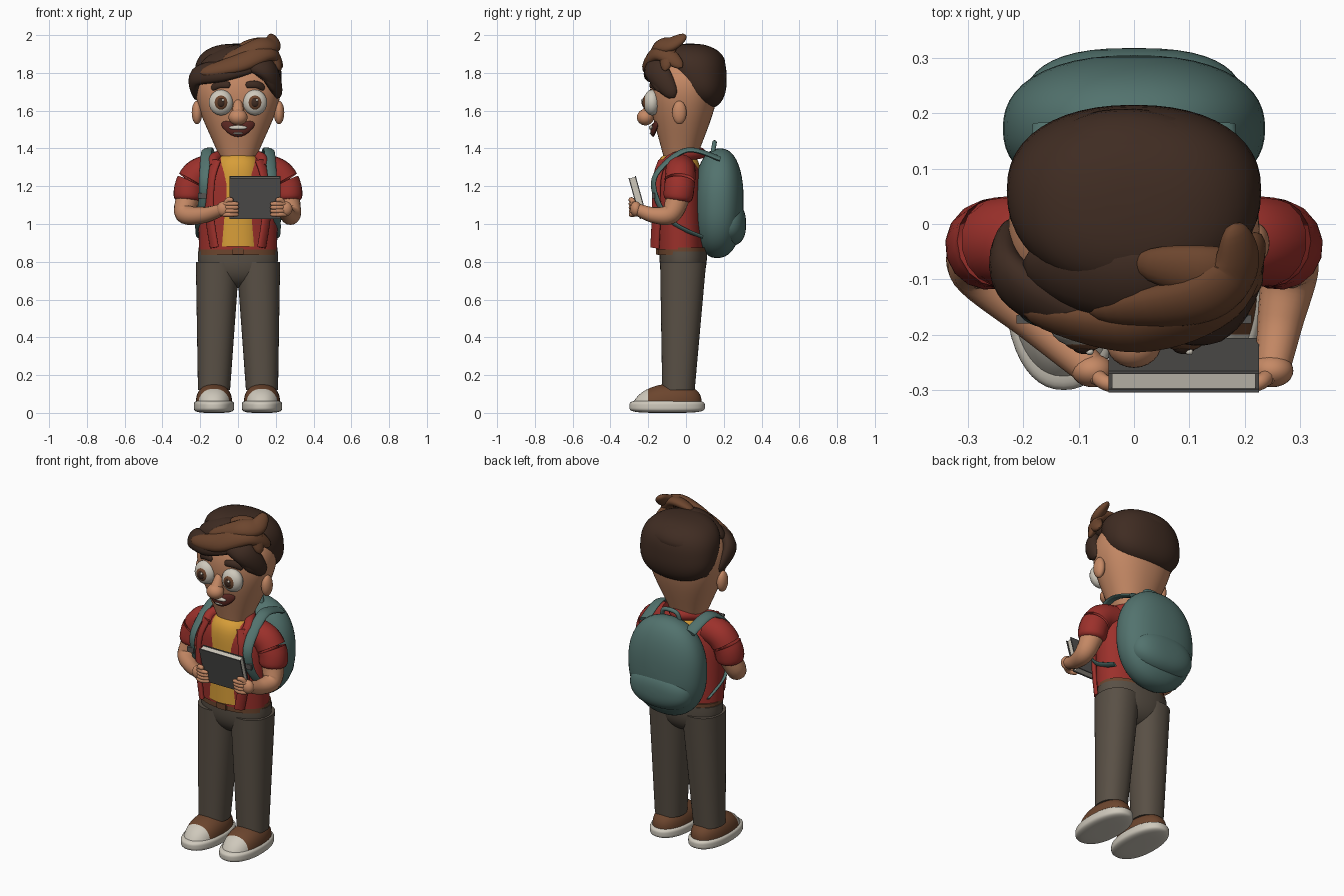
import bpy, bmesh, math
from mathutils import Vector

cube = bpy.data.objects.get("Cube")
if cube:
    bpy.data.objects.remove(cube, do_unlink=True)


def material(name, *rgb):
    mat = bpy.data.materials.new(name)
    mat.use_nodes = True
    mat.diffuse_color = (*rgb, 1)
    mat.node_tree.nodes["Principled BSDF"].inputs["Base Color"].default_value = (*rgb, 1)
    return mat


SKIN = material("skin", .56, .25, .13)
DARK = material("dark_hair", .05, .025, .016)
BROWN = material("warm_brown", .15, .06, .027)
RED = material("jacket_red", .33, .03, .024)
YELLOW = material("shirt_yellow", .68, .34, .04)
TEAL = material("pack_teal", .085, .17, .155)
GREY = material("trouser_grey", .1, .08, .06)
WHITE = material("off_white", .62, .58, .5)
CHARCOAL = material("cover_grey", .09, .087, .083)
MAROON = material("mouth_maroon", .1, .02, .015)


# Width rules along a part, from its start (zero) to its end (one)
def straight(t):
    return 1


def rounded(power):
    return lambda t: max(1 - abs(2 * t - 1) ** power, 0) ** (1 / power)


def dome(power):
    return lambda t: max(1 - t ** power, 0) ** .5


def head_shape(t):
    return dome(5)(t) * (1 + math.sin(math.pi * t) / 4)


def circle(count):
    angles = [math.tau * i / count for i in range(count)]
    return [(math.cos(a), math.sin(a)) for a in angles]


def mesh_from_rings(name, rings, materials, split=None):
    """Bridge rings into a closed surface; split gives a second colour in front."""
    bm = bmesh.new()
    rows = [[bm.verts.new(point) for point in ring] for ring in rings]
    for low, high in zip(rows, rows[1:]):
        for i in range(len(low)):
            bm.faces.new((low[i - 1], low[i], high[i], high[i - 1]))
    bm.faces.new(rows[0])
    bm.faces.new(rows[-1])
    bmesh.ops.recalc_face_normals(bm, faces=bm.faces)
    if split is not None:
        geometry = bm.verts[:] + bm.edges[:] + bm.faces[:]
        bmesh.ops.bisect_plane(bm, geom=geometry, plane_co=(0, split, 0), plane_no=(0, 1, 0))
        for face in bm.faces:
            face.material_index = int(face.calc_center_median().y < split)
    mesh = bpy.data.meshes.new(name)
    bm.to_mesh(mesh)
    bm.free()
    for mat in materials:
        mesh.materials.append(mat)
    part = bpy.data.objects.new(name, mesh)
    bpy.context.collection.objects.link(part)
    bpy.ops.object.select_all(action='DESELECT')
    bpy.context.view_layer.objects.active = part
    part.select_set(True)
    bpy.ops.object.shade_smooth_by_angle(angle=math.radians(45))


def body(name, start, end, radii, end_radii, shape, *materials, depthwise=False, split=None):
    """Stack of soft ovals from start to end, upright or running front to back."""
    start, end, radii, end_radii = map(Vector, (start, end, radii, end_radii))
    rings, steps = [], 24
    for k in range(steps + 1):
        t = (1 - math.cos(math.pi * k / steps)) / 2
        centre = start.lerp(end, t)
        size = radii.lerp(end_radii, t) * max(shape(t), .02)
        ring = []
        for c, s in circle(48):
            a = size.x * math.copysign(abs(c) ** .9, c)
            b = size.y * math.copysign(abs(s) ** .9, s)
            ring.append(centre + Vector((a, 0, b) if depthwise else (a, b, 0)))
        rings.append(ring)
    mesh_from_rings(name, rings, materials, split)


def tube(name, path, radius, mat, shape=straight, end_radius=None, flat=1, centre=(0, 0, 1.7)):
    """Sweep along a smooth path; flat thins it towards the centre point."""
    path, centre = [Vector(p) for p in path], Vector(centre)
    points, steps = [], 8
    for i, (b, c) in enumerate(zip(path, path[1:])):
        a, d = path[max(i - 1, 0)], path[min(i + 2, len(path) - 1)]
        for k in range(steps):
            t = k / steps
            bend = (b - a).lerp(c - b, .5) * t * (1 - t) ** 2 - (c - b).lerp(d - c, .5) * t * t * (1 - t)
            points.append(b.lerp(c, t * t * (3 - 2 * t)) + bend)
    points.append(path[-1])
    rings, last = [], len(points) - 1
    for i, p in enumerate(points):
        t = i / last
        along = (points[min(i + 1, last)] - points[max(i - 1, 0)]).normalized()
        out = (p - centre - along * along.dot(p - centre)).normalized()
        side = along.cross(out)
        r = (radius + ((end_radius or radius) - radius) * t) * max(shape(t), .05)
        rings.append([p + side * r * c + out * r * flat * s for c, s in circle(16)])
    mesh_from_rings(name, rings, [mat])


def ball(name, location, size, mat):
    bpy.ops.mesh.primitive_uv_sphere_add(segments=24, ring_count=16, location=location)
    part = bpy.context.object
    part.name, part.scale = name, size
    part.data.materials.append(mat)
    bpy.ops.object.shade_smooth()


def box(name, location, size, mat, tilt=0):
    bpy.ops.mesh.primitive_cube_add(size=1, location=location, rotation=(tilt, 0, 0))
    part = bpy.context.object
    part.name, part.scale = name, size
    part.data.materials.append(mat)


# Head, neck, nose and mouth
body("head", (0, -.03, 1.36), (0, 0, 1.92), (.1, .09), (.25, .19), head_shape, SKIN)
body("neck", (0, -.02, 1.3), (0, -.02, 1.45), (.08, .08), (.08, .08), straight, SKIN)
ball("nose", (0, -.215, 1.565), (.05, .045, .043), SKIN)
tube("nose_bridge", [(0, -.17, 1.65), (0, -.21, 1.57)], .02, SKIN, end_radius=.04)
tube("mouth", [(-.085, -.15, 1.54), (0, -.175, 1.495), (.085, -.15, 1.54)], .034, MAROON,
     rounded(2), flat=.4, centre=(0, 0, 1.5))
ball("upper_teeth", (0, -.182, 1.51), (.048, .014, .012), WHITE)
ball("lower_teeth", (0, -.182, 1.48), (.026, .01, .006), WHITE)

# Hair cap and the overlapping locks
body("hair_cap", (0, .1, 1.61), (0, .02, 1.955), (.23, .12), (.23, .19), rounded(2.6), DARK)


def lock(name, path, radius, mat):
    tube(name, path, radius, mat, rounded(1.8), flat=.6)


lock("back_sweep", [(-.21, 0, 1.8), (-.1, .13, 1.87), (.08, .13, 1.88), (.17, .05, 1.86)], .075, DARK)
lock("nape_sweep", [(.21, .05, 1.82), (.1, .15, 1.76), (-.1, .14, 1.72), (-.2, .06, 1.67)], .07, DARK)
lock("fringe_right", [(-.22, 0, 1.66), (-.22, -.1, 1.78), (-.06, -.18, 1.81), (.12, -.18, 1.84)], .062, DARK)
lock("fringe_left", [(0, -.16, 1.86), (.15, -.16, 1.82), (.22, -.06, 1.67)], .068, DARK)
lock("fringe_left_tip", [(.08, -.18, 1.82), (.16, -.165, 1.78), (.2, -.13, 1.7)], .04, DARK)
lock("crown_fill", [(-.2, -.07, 1.83), (0, -.1, 1.89), (.2, -.07, 1.86)], .085, DARK)
lock("quiff_low", [(-.2, -.16, 1.8), (0, -.19, 1.85), (.16, -.13, 1.91), (.23, -.02, 1.83)], .06, BROWN)
lock("quiff_high", [(-.08, -.16, 1.87), (.1, -.14, 1.94), (.18, -.08, 1.95), (.18, 0, 2)], .055, BROWN)
lock("quiff_top", [(0, -.07, 1.94), (.15, -.09, 1.95), (.225, -.11, 1.81)], .05, BROWN)

# Clothes
body("jacket", (0, -.03, .865), (0, -.04, 1.37), (.207, .125), (.215, .125), dome(8), RED)
body("shirt", (0, -.055, .88), (0, -.04, 1.385), (.13, .115), (.13, .125), dome(12), YELLOW)
tube("collar", [(-.125, -.12, 1.3), (-.12, -.06, 1.35), (0, .075, 1.375), (.12, -.06, 1.35), (.125, -.12, 1.3)],
     .03, RED, centre=(0, 0, 1.2))
body("belt", (0, -.02, .835), (0, -.02, .875), (.208, .13), (.208, .13), straight, BROWN)
box("belt_buckle", (0, -.152, .855), (.06, .016, .034), BROWN)
body("hips", (0, -.015, .855), (0, -.015, .66), (.212, .126), (.215, .125), dome(3), GREY)

# Backpack
body("backpack", (0, .04, 1.1), (0, .305, 1.12), (.237, .29), (.237, .29), rounded(2.3), TEAL, depthwise=True)
body("pack_pocket", (0, .1, 1), (0, .318, 1), (.2, .12), (.2, .12), rounded(2.6), TEAL, depthwise=True)
tube("pack_handle", [(-.06, .14, 1.37), (-.04, .15, 1.425), (.04, .15, 1.425), (.06, .14, 1.37)], .012, TEAL)

# Paired parts
for s, side in ((1, "left_"), (-1, "right_")):
    ball(side + "ear", (s * .217, -.035, 1.59), (.028, .038, .062), SKIN)
    eye = Vector((s * .09, -.18, 1.643))
    ball(side + "eye", eye, (.064, .045, .068), WHITE)
    ball(side + "iris", eye + Vector((0, -.03, 0)), (.037, .02, .04), BROWN)
    ball(side + "pupil", eye + Vector((0, -.043, 0)), (.021, .012, .024), DARK)
    ball(side + "eye_glint", eye + Vector((.01, -.051, .013)), (.007, .006, .007), WHITE)
    tube(side + "eyebrow", [(s * .14, -.15, 1.715), (s * .1, -.175, 1.738), (s * .04, -.185, 1.735)],
         .02, DARK, rounded(3), flat=.6)
    tube(side + "lapel", [(s * .125, -.165, .875), (s * .15, -.157, 1.05), (s * .145, -.155, 1.23),
                          (s * .115, -.125, 1.335)], .03, RED, flat=.5, centre=(0, 0, 1.1))
    tube(side + "strap", [(s * .15, .18, 1.345), (s * .165, 0, 1.39), (s * .18, -.16, 1.26),
                          (s * .19, -.15, 1.12), (s * .21, -.06, 1), (s * .21, .09, .93)],
         .035, TEAL, end_radius=.015, flat=.35, centre=(s * .1, 0, 1.15))
    box(side + "strap_buckle", (s * .19, -.172, 1.15), (.045, .016, .03), CHARCOAL)

    # Trouser legs and shoes
    x = s * .127
    body(side + "trouser_leg", (x, -.04, .12), (s * .108, -.015, .8), (.085, .086), (.115, .122), straight, GREY)
    body(side + "sole", (x, -.1, 0), (x, -.1, .07), (.107, .2), (.107, .2), rounded(4), WHITE)
    body(side + "shoe", (x, -.1, .05), (x, -.07, .155), (.097, .183), (.09, .15), dome(3), BROWN, WHITE, split=-.2)

    # Sleeve, forearm and the hand gripping the book
    palm = Vector((.25 if s > 0 else -.075, -.265, 1.08))
    elbow = Vector((s * .28, -.08, 1.055))
    tube(side + "sleeve", [(s * .13, -.03, 1.29), (s * .21, -.03, 1.265), (s * .255, -.035, 1.2),
                           (s * .264, -.045, 1.115)], .082, RED, dome(20), end_radius=.08)
    tube(side + "forearm", [(s * .26, -.04, 1.15), elbow, elbow.lerp(palm, .5) - Vector((0, 0, .02)), palm],
         .066, SKIN, end_radius=.03)
    ball(side + "palm", palm, (.038, .03, .04), SKIN)
    for k in range(4):
        base = palm + Vector((0, -.01, k * .019 - .03))
        tube(side + "finger", [base, base + Vector((-s * .035, -.016, 0)), base + Vector((-s * .08, -.005 * k, 0))],
             .012, SKIN, dome(8))
    tube(side + "thumb", [palm, palm + Vector((-s * .02, -.02, .045)), palm + Vector((-s * .05, -.03, .045))],
         .014, SKIN, dome(8))

# Book leaning towards the front
tilt = .27
for name, offset, size, mat in (("book_front_cover", -.017, (.272, .006, .225), CHARCOAL),
                                ("book_pages", 0, (.26, .03, .218), WHITE),
                                ("book_back_cover", .017, (.272, .006, .225), CHARCOAL)):
    box(name, (.09, offset * math.cos(tilt) - .255, offset * math.sin(tilt) + 1.14), size, mat, tilt)
